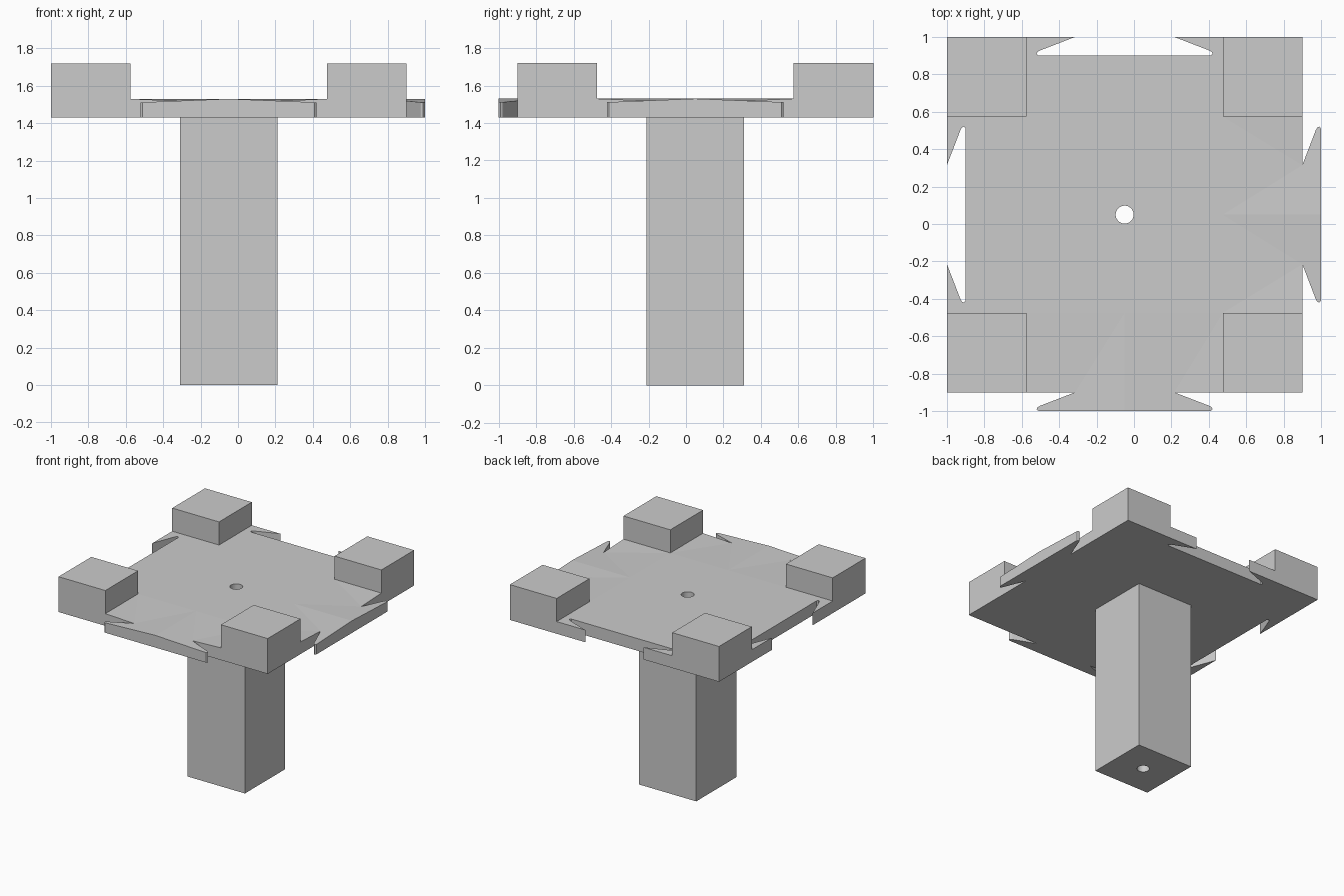
import bpy, bmesh
from mathutils import Vector, Matrix

if "Cube" in bpy.data.objects:
    bpy.data.objects.remove(bpy.data.objects["Cube"])

CX, CY = -0.05, 0.05              # axis of the post
HALF, INNER = 0.95, 0.525         # tile half width, inner edge of the corner blocks
Z0, Z1, Z2 = 1.43, 1.53, 1.72     # tile underside, tile top, block top


def add_object(name, bm):
    bmesh.ops.recalc_face_normals(bm, faces=bm.faces)
    mesh = bpy.data.meshes.new(name)
    bm.to_mesh(mesh)
    bm.free()
    ob = bpy.data.objects.new(name, mesh)
    bpy.context.collection.objects.link(ob)
    ob.location = (CX, CY, 0)
    return ob


# Tile outline: dovetail tabs on right and front, matching sockets on left and back
half_tab = [(0, -0.265), (0.072, -0.452), (0.079, -0.465), (0.09, -0.471), (0.1, -0.46)]
tab = half_tab + [(0.1, 0)] + [(d, -s) for d, s in reversed(half_tab)]
right = [(HALF + d, s) for d, s in tab]
left = [(-HALF + d, s) for d, s in reversed(tab)]
front = [(s, -HALF - d) for d, s in tab]
back = [(s, HALF - d) for d, s in reversed(tab)]
H = HALF
outline = [(H, -H)] + right + [(H, H)] + back + [(-H, H)] + left + [(-H, -H)] + front

bm = bmesh.new()
base = bm.faces.new([bm.verts.new((x, y, Z0)) for x, y in outline])
ext = bmesh.ops.extrude_face_region(bm, geom=[base], use_keep_orig=True)
for v in ext["geom"]:
    if isinstance(v, bmesh.types.BMVert):
        v.co.z = Z1
for axis in (Vector((1, 0, 0)), Vector((0, 1, 0))):
    for d in (-INNER, 0, INNER):
        bmesh.ops.bisect_plane(bm, geom=bm.verts[:] + bm.edges[:] + bm.faces[:],
                               plane_co=axis * d, plane_no=axis)

# Gentle ridge: the tile top falls away towards the ends of the two tabs
for v in bm.verts:
    if v.co.z > Z0 + 0.01:
        for out, side in ((v.co.x, v.co.y), (-v.co.y, v.co.x)):
            if out > HALF - 0.01 and abs(side) < INNER - 0.01:
                v.co.z -= 0.04 * abs(side)

# Corner blocks raised from the tile
bm.normal_update()
corners = [f for f in bm.faces if f.calc_center_median().z > Z1 - 0.001
           and min(abs(f.calc_center_median().x), abs(f.calc_center_median().y)) > INNER]
ext = bmesh.ops.extrude_face_region(bm, geom=corners)
for v in ext["geom"]:
    if isinstance(v, bmesh.types.BMVert):
        v.co.z = Z2
bmesh.ops.delete(bm, geom=[f for f in corners if f.is_valid], context='FACES_ONLY')
bmesh.ops.triangulate(bm, faces=[f for f in bm.faces if len(f.verts) > 4])
bmesh.ops.dissolve_limit(bm, angle_limit=0.002, verts=bm.verts, edges=bm.edges)
tile = add_object("dovetail_tile", bm)

# Square post
bm = bmesh.new()
bmesh.ops.create_cube(bm, size=1, matrix=Matrix.Translation((0, 0, Z0 / 2))
                      @ Matrix.Diagonal((0.52, 0.52, Z0, 1)))
post = add_object("post", bm)

# Central through hole
bm = bmesh.new()
bmesh.ops.create_cone(bm, cap_ends=True, segments=48, radius1=0.048, radius2=0.048,
                      depth=4, matrix=Matrix.Translation((0, 0, 1)))
hole = add_object("hole_cutter", bm)
hole.hide_render = True
hole.hide_set(True)
for ob in (tile, post):
    mod = ob.modifiers.new("hole", 'BOOLEAN')
    mod.operation = 'DIFFERENCE'
    mod.solver = 'EXACT'
    mod.object = hole
